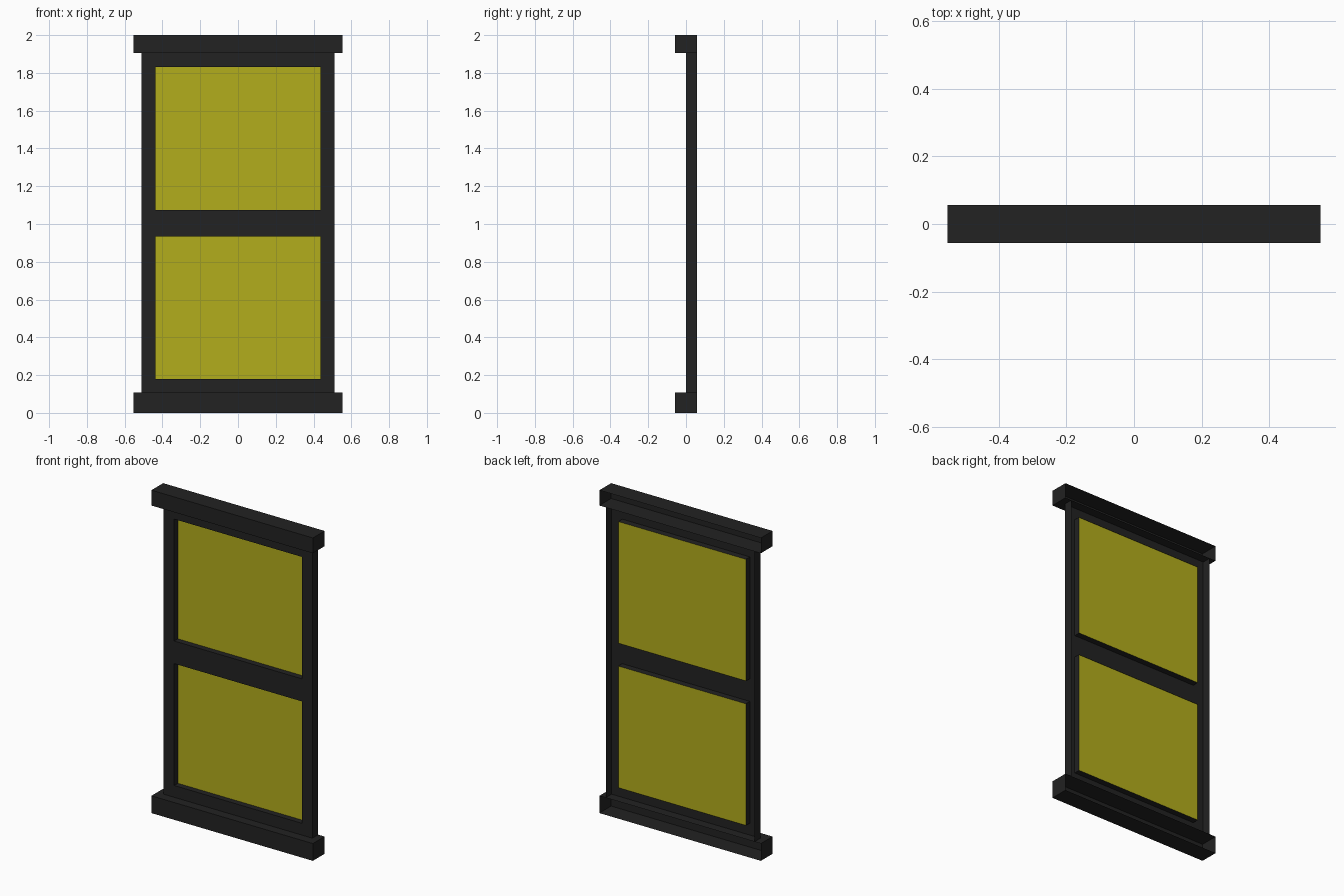
import bpy, bmesh

if "Cube" in bpy.data.objects:
    bpy.data.objects.remove(bpy.data.objects["Cube"])


def material(name, color):
    m = bpy.data.materials.new(name)
    m.diffuse_color = color
    m.use_nodes = True
    m.node_tree.nodes["Principled BSDF"].inputs["Base Color"].default_value = m.diffuse_color
    return m


DARK = material("dark_frame", (0.016, 0.016, 0.016, 1))
YELLOW = material("yellow_glass", (0.45, 0.42, 0.012, 1))
BACK = 0.057          # depth of the open back
PANE_Y = 0.036        # depth of the glass


def finish(bm, name, mat):
    mesh = bpy.data.meshes.new(name)
    bm.to_mesh(mesh)
    bm.free()
    mesh.materials.append(mat)
    obj = bpy.data.objects.new(name, mesh)
    bpy.context.collection.objects.link(obj)


def open_box(name, half_x, z0, z1):
    """Trim bar with a hollow, open back."""
    bm = bmesh.new()
    bmesh.ops.create_cube(bm, size=2)
    for v in bm.verts:
        v.co = (v.co.x * half_x, v.co.y * BACK, z1 if v.co.z > 0 else z0)
    bm.normal_update()
    bmesh.ops.delete(bm, geom=[f for f in bm.faces if f.normal.y > 0.9],
                     context='FACES_ONLY')
    finish(bm, name, DARK)


# Head and sill bars
open_box("head_bar", 0.553, 1.905, 2.0)
open_box("sill_bar", 0.553, 0.0, 0.107)

# Frame: front sheet with two openings, edges turned back
xs = [-0.51, -0.437, 0.437, 0.51]
zs = [0.107, 0.18, 0.935, 1.075, 1.83, 1.905]
bm = bmesh.new()
grid = [[bm.verts.new((x, 0, z)) for x in xs] for z in zs]
for j in range(5):
    for i in range(3):
        if i == 1 and j in (1, 3):
            continue
        bm.faces.new((grid[j][i], grid[j][i + 1],
                      grid[j + 1][i + 1], grid[j + 1][i]))
rim = [e for e in bm.edges if e.is_boundary
       and not all(v.co.z in (e.verts[0].co.z,) and
                   (v.co.z < 0.15 or v.co.z > 1.87) for v in e.verts)]
new = bmesh.ops.extrude_edge_only(bm, edges=rim)["geom"]
for v in new:
    if isinstance(v, bmesh.types.BMVert):
        v.co.y = BACK if abs(v.co.x) > 0.5 else PANE_Y + 0.003
bmesh.ops.recalc_face_normals(bm, faces=bm.faces)
finish(bm, "window_frame", DARK)

# Glass panes
for name, z0, z1 in (("lower_pane", 0.18, 0.935), ("upper_pane", 1.075, 1.83)):
    bm = bmesh.new()
    bm.faces.new([bm.verts.new((x, PANE_Y, z)) for x, z in
                  ((-0.437, z0), (0.437, z0), (0.437, z1), (-0.437, z1))])
    finish(bm, name, YELLOW)
